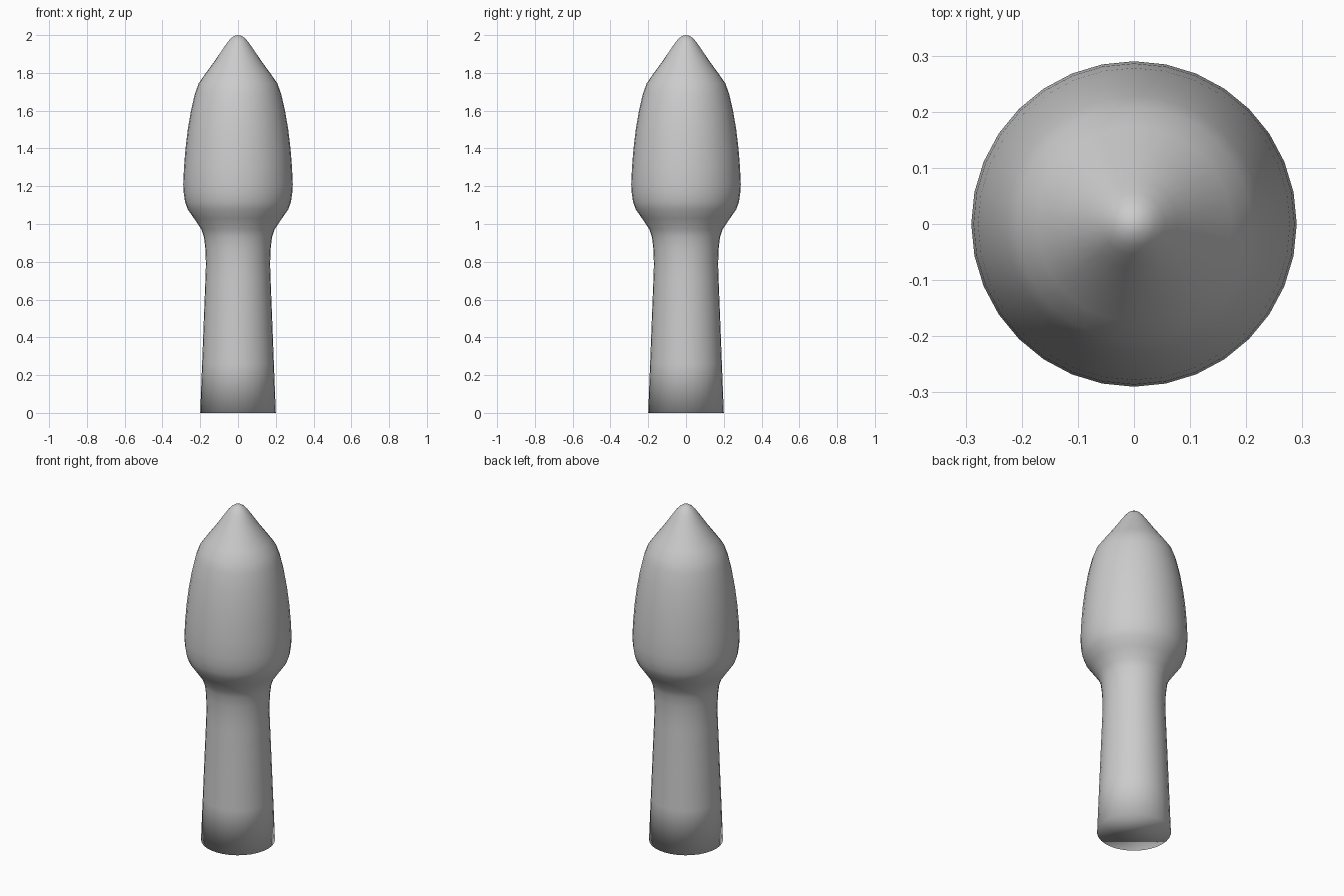
import bpy, bmesh
from math import cos, sin, tau

if "Cube" in bpy.data.objects:
    bpy.data.objects.remove(bpy.data.objects["Cube"])

SIDES = 32

# (radius, height) from the base up to just below the tip
PROFILE = [
    (0.2, 0), (0.19, 0.26), (0.18, 0.52), (0.172, 0.72), (0.17, 0.79),
    (0.173, 0.87), (0.18, 0.93), (0.194, 0.972), (0.233, 1.03),
    (0.266, 1.077), (0.28, 1.115), (0.287, 1.16), (0.29, 1.21),
    (0.286, 1.3), (0.278, 1.4), (0.266, 1.5), (0.249, 1.6),
    (0.228, 1.69), (0.208, 1.745), (0.173, 1.795), (0.124, 1.862),
    (0.078, 1.93), (0.055, 1.963), (0.038, 1.983), (0.019, 1.996),
]


def lathe(name, profile, tip):
    bm = bmesh.new()
    rings = [[bm.verts.new((r * cos(tau * i / SIDES), r * sin(tau * i / SIDES), z))
              for i in range(SIDES)] for r, z in profile]
    top = bm.verts.new((0, 0, tip))
    for i in range(SIDES):
        j = (i + 1) % SIDES
        for a, b in zip(rings, rings[1:]):
            bm.faces.new((a[i], a[j], b[j], b[i]))
        bm.faces.new((rings[-1][i], rings[-1][j], top))
    bm.faces.new(rings[0][::-1])
    for f in bm.faces:
        f.smooth = True
    mesh = bpy.data.meshes.new(name)
    bm.to_mesh(mesh)
    bm.free()
    obj = bpy.data.objects.new(name, mesh)
    bpy.context.collection.objects.link(obj)
    return obj


# Tapered stem flaring into a pointed bulb
lathe("stem_and_pointed_bulb", PROFILE, 2.0)
